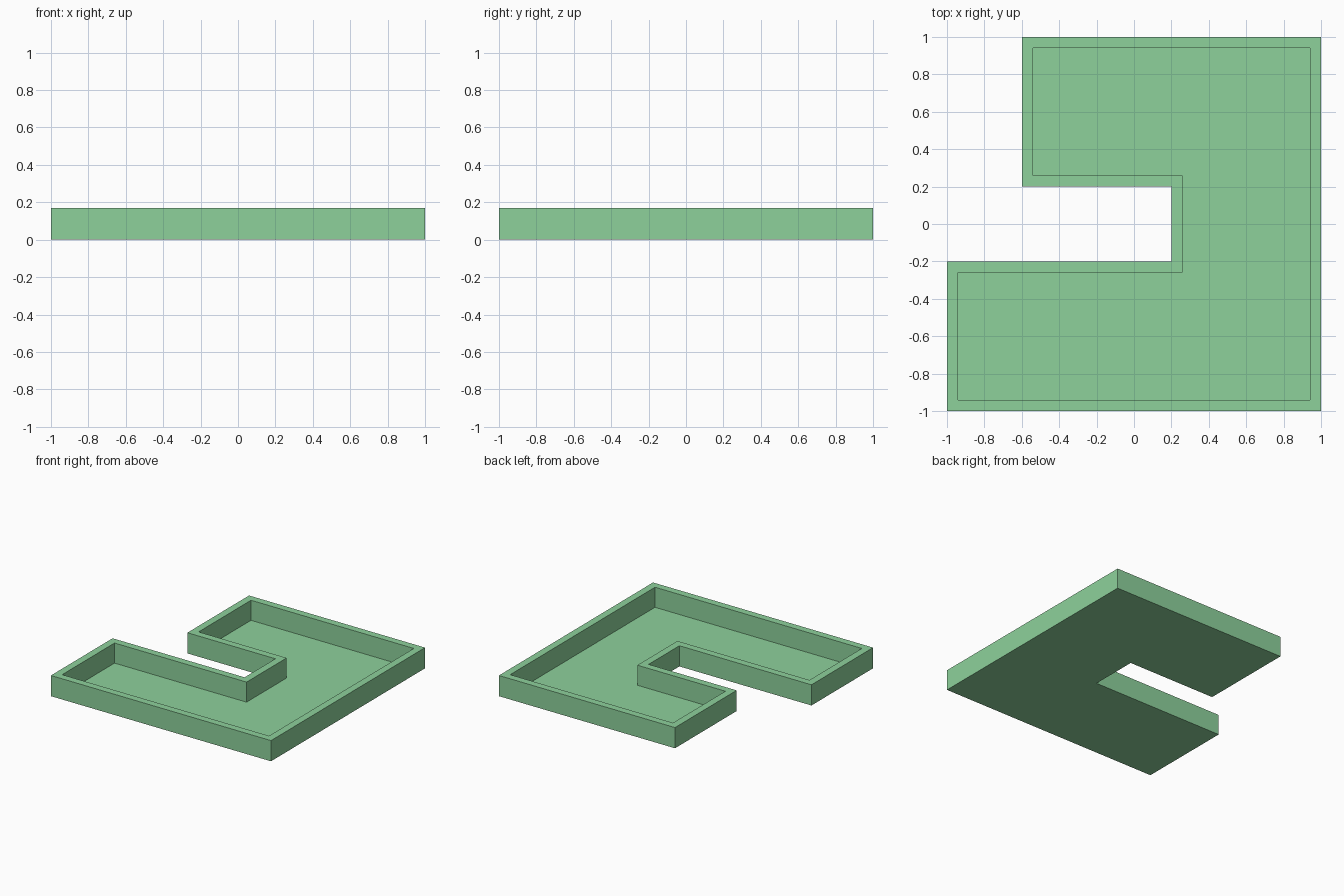
import bpy, bmesh

if "Cube" in bpy.data.objects:
    bpy.data.objects.remove(bpy.data.objects["Cube"])

HEIGHT, WALL, FLOOR = 0.17, 0.06, 0.005
OUTLINE = [(-1, -1), (1, -1), (1, 1), (-0.6, 1),
           (-0.6, 0.2), (0.2, 0.2), (0.2, -0.2), (-1, -0.2)]


def inset(points, d):
    """Offset a counter-clockwise right-angled outline inwards."""
    result = []
    for i, (x, y) in enumerate(points):
        px, py = points[i - 1]
        nx, ny = points[(i + 1) % len(points)]
        ox = oy = 0
        for dx, dy in ((x - px, y - py), (nx - x, ny - y)):
            length = abs(dx) + abs(dy)
            ox -= dy / length * d
            oy += dx / length * d
        result.append((x + ox, y + oy))
    return result


bm = bmesh.new()


def ring(points, z):
    return [bm.verts.new((x, y, z)) for x, y in points]


def bridge(a, b):
    for i in range(len(a)):
        j = (i + 1) % len(a)
        bm.faces.new((a[i], a[j], b[j], b[i]))


# Tray: base, outer wall, flat rim, inner wall and recessed floor
inner = inset(OUTLINE, WALL)
rings = [ring(OUTLINE, 0), ring(OUTLINE, HEIGHT), ring(inner, HEIGHT), ring(inner, FLOOR)]
for lower, upper in zip(rings, rings[1:]):
    bridge(lower, upper)
bm.faces.new(rings[0][::-1])
bm.faces.new(rings[-1])
bmesh.ops.recalc_face_normals(bm, faces=bm.faces)

mesh = bpy.data.meshes.new("notched_tray")
bm.to_mesh(mesh)
bm.free()
tray = bpy.data.objects.new("notched_tray", mesh)
bpy.context.collection.objects.link(tray)

# Green finish
green = bpy.data.materials.new("green")
green.diffuse_color = (0.27, 0.64, 0.33, 1)
green.use_nodes = True
green.node_tree.nodes["Principled BSDF"].inputs["Base Color"].default_value = green.diffuse_color
mesh.materials.append(green)
